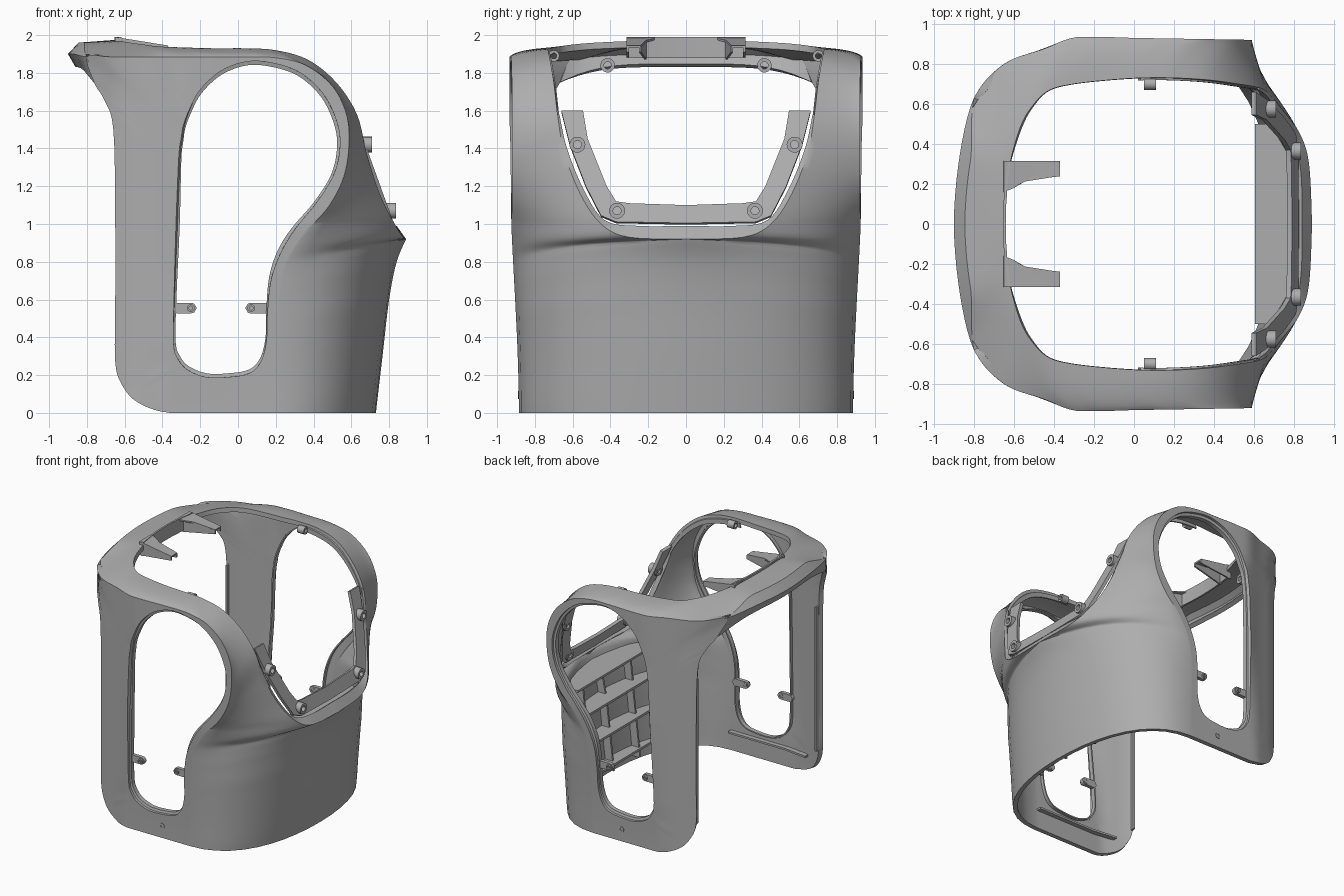
import bpy, bmesh, math
from mathutils import Vector

if "Cube" in bpy.data.objects:
    bpy.data.objects.remove(bpy.data.objects["Cube"], do_unlink=True)

grey = bpy.data.materials.new("satin_grey")
grey.use_nodes = True
grey.diffuse_color = (0.42, 0.42, 0.42, 1)
grey.node_tree.nodes["Principled BSDF"].inputs["Base Color"].default_value = grey.diffuse_color
SUB = 5


def curve(points, closed=False):
    """Smooth path through the control points, SUB samples per span."""
    p = [Vector(q) for q in points]
    n = len(p)
    get = (lambda i: p[i % n]) if closed else (lambda i: p[max(0, min(n - 1, i))])
    out = []
    for i in range(n if closed else n - 1):
        a, b, c, d = (get(i + k) for k in (-1, 0, 1, 2))
        for s in range(SUB):
            t = s / SUB
            out.append(0.5 * (2 * b + (c - a) * t + (2 * a - 5 * b + 4 * c - d) * t * t
                              + (3 * b - a - 3 * c + d) * t ** 3))
    return out if closed else out + [p[-1]]


def table(x, pairs):
    """Piecewise linear lookup."""
    for (a, fa), (b, fb) in zip(pairs, pairs[1:]):
        if x <= b:
            return fa + (fb - fa) * max(0, (x - a) / (b - a))
    return pairs[-1][1]


PLAN = [p.xy for p in curve([(-.9, 0, 0), (-.87, .35, 0), (-.8, .63, 0), (-.65, .8, 0),
                             (-.45, .875, 0), (-.28, .935, 0), (0, .93, 0), (.6, .92, 0)])]


def side(x, z):
    """Half width of the side wall."""
    t = min(1, max(0, z) / 1.4)
    return min(table(x, PLAN), .885 + .05 * t * t * (3 - 2 * t))


def on_side(x, z):
    return Vector((x, side(x, z), z))


def finish(ob, thickness=0, mirror=True, offset=-1):
    """Mirror, thicken, bake and shade one part."""
    ob.data.materials.append(grey)
    if mirror:
        m = ob.modifiers.new("mirror", 'MIRROR')
        m.use_axis = (False, True, False)
        m.merge_threshold = .002
    if thickness:
        s = ob.modifiers.new("wall", 'SOLIDIFY')
        s.thickness, s.offset = thickness, offset
    bpy.ops.object.select_all(action='DESELECT')
    ob.select_set(True)
    bpy.context.view_layer.objects.active = ob
    bpy.ops.object.convert(target='MESH')
    bpy.ops.object.shade_smooth_by_angle(angle=math.radians(35))


def part(name, grids, thickness, mirror=True, offset=-1):
    """Object from grids of points; each grid is a list of rows."""
    bm = bmesh.new()
    for rows in grids:
        vs = [[bm.verts.new(p) for p in row] for row in rows]
        for r, q in zip(vs, vs[1:]):
            for i in range(len(r) - 1):
                bm.faces.new((r[i], r[i + 1], q[i + 1], q[i]))
    bmesh.ops.remove_doubles(bm, verts=bm.verts, dist=.002)
    bmesh.ops.recalc_face_normals(bm, faces=bm.faces)
    if sum(f.normal.dot(f.calc_center_median()) for f in bm.faces) < 0:
        bmesh.ops.reverse_faces(bm, faces=bm.faces)
    me = bpy.data.meshes.new(name)
    bm.to_mesh(me)
    bm.free()
    ob = bpy.data.objects.new(name, me)
    bpy.context.collection.objects.link(ob)
    finish(ob, thickness, mirror, offset)


def boss(name, centre, axis, radius=.04, length=.06, hole=.5):
    """Short screw tube, mirrored to both sides."""
    turn = Vector(axis).to_track_quat('Z', 'Y')
    ring = []
    for k in range(21):
        a = math.tau * k / 20
        c, s = math.cos(a) * radius, math.sin(a) * radius
        sect = [(c, s, -length / 2), (c, s, length / 2), (c * hole, s * hole, length / 2),
                (c * hole, s * hole, -length / 2), (c, s, -length / 2)]
        ring.append([Vector(centre) + turn @ Vector(p) for p in sect])
    part(name, [ring], 0)


# Side window outline and side wall outline, station by station (x, z)
WINDOW = [(-.05, .19), (.06, .21), (.12, .27), (.15, .38), (.155, .52), (.17, .68), (.205, .8),
          (.26, .91), (.33, 1.01), (.42, 1.12), (.51, 1.27), (.54, 1.42), (.52, 1.55), (.45, 1.69),
          (.33, 1.8), (.19, 1.85), (.05, 1.86), (-.09, 1.81), (-.2, 1.71), (-.26, 1.6),
          (-.29, 1.52), (-.3, 1.46), (-.31, 1.4), (-.315, 1.33), (-.33, .95),
          (-.34, .55), (-.34, .36), (-.32, .29), (-.27, .23), (-.17, .19)]
WALL = [(-.05, 0), (.1, 0), (.2, 0), (.21, .27), (.215, .5), (.23, .67), (.26, .79),
        (.315, .89), (.39, .99), (.485, 1.1), (.56, 1.25), (.588, 1.42), (.575, 1.58), (.5, 1.73),
        (.36, 1.84), (.2, 1.88), (.04, 1.885), (-.12, 1.885), (-.32, 1.885), (-.5, 1.885),
        (-.68, 1.885), (-.8, 1.885), (-.76, 1.745), (-.71, 1.66), (-.66, 1.5), (-.65, 1),
        (-.65, .55), (-.65, .27), (-.615, .15), (-.53, .055), (-.36, 0)]
WINDOW.insert(24, (-.32, 1.22))
# Inner edge: belly centre line, front opening, shoulder, back ring (x, y, z)
FIRST, PEAK = 2, 4
EDGE = [(.73, 0, 0), (.765, 0, .3), (.8, 0, .6), (.84, 0, .8), (.89, 0, .92), (.875, .3, .93),
        (.83, .45, 1), (.75, .56, 1.16), (.68, .645, 1.38), (.63, .68, 1.58), (.59, .69, 1.65),
        (.52, .7, 1.75), (.37, .72, 1.87), (.2, .73, 1.92), (.04, .73, 1.93), (-.12, .72, 1.93),
        (-.3, .7, 1.935), (-.42, .67, 1.94), (-.5, .6, 1.95), (-.57, .48, 1.96),
        (-.63, .25, 1.97), (-.65, 0, 1.975), (-.63, -.25, 1.97)]
EDGE.pop(10)
CORNER = len(EDGE) - 2 - 2 + FIRST
ROUND = [(0, 1), (2, .95), (3, .85), (4, .7), (5, .5), (6, .3), (8, .1), (10, .2), (12, .7),
         (15, .7), (18, 0), (30, 0)]
RING = [(-.68, .775, 1.885), (-.8, .63, 1.885), (-.87, .35, 1.9), (-.9, 0, 1.9), (-.87, -.35, 1.9)]
LIP = [(.84, 0, .99), (.835, .25, .99), (.8, .43, 1.02), (.73, .54, 1.18), (.672, .63, 1.4),
       (.625, .67, 1.58)]

window = curve([(x, 0, z) for x, z in WINDOW], True)
wall = curve([(x, 0, z) for x, z in WALL], True)
for p in wall:
    p.z = max(p.z, 0)
edge = curve(EDGE[:PEAK + 1])[:-1] + curve(EDGE[PEAK:])[:-SUB]

# Side wall between window and outline
panel = []
for w, s in zip(window, wall):
    panel.append([on_side(*w.lerp(s, k / 5).xz) for k in range(6)])
panel.append(panel[0])

# Belly and shoulder, bending from the wall to the inner edge, then the back ring
outer = [row[-1] for row in panel[FIRST * SUB:CORNER * SUB + 1]]
ring = curve(RING)[SUB:-SUB]
crest = []
for p in ring:
    w = min(1, (.63 - p.y) / .25)
    crest.append(p + w * Vector((.055, -.05 * p.y, .06)))


def bend(s, e, k):
    d = e - s
    a = s + d.lerp(Vector((d.x * 2.1, 0, d.z * 2.1)), k) / 3
    b = e - d.lerp(Vector((0, d.y * 1.65, 0)), k) / 3
    return [s * (1 - t) ** 3 + a * 3 * t * (1 - t) ** 2 + b * 3 * t * t * (1 - t) + e * t ** 3
            for t in (i / 10 for i in range(11))]


skin = [bend(s, e, table(i / SUB, ROUND)) for i, (s, e) in enumerate(zip(outer + crest[1:], edge))]
back = [[c, p, p + Vector((.04, .072 * p.y, -.07 - .07 * (p.y / .63) ** 4))]
        for c, p in zip(crest, ring)]
front_lip = [[e, p] for e, p in zip(edge[PEAK * SUB:], curve(LIP))]
part("body_shell", [panel, skin, back, front_lip], .035)

# Recessed rims around the side windows
mid = Vector((.02, 0, 1))
rim = []
for w in window:
    v = w + (mid - w).normalized() * .02
    y = side(w.x, w.z)
    rim.append([Vector((w.x, y - .02, w.z)), Vector((v.x, y - .025, v.z)), Vector((v.x, y - .06, v.z))])
part("window_rim", [rim + rim[:1]], .01)

# Lip under the inside of each shoulder
shoulder = edge[9 * SUB:13 * SUB + 1]
part("shoulder_rail", [[[p + Vector((0, .01, -.02)), p + Vector((-.01, -.012, -.025)),
                         p + Vector((-.02, -.012, -.06))] for p in shoulder]], .012)


# Sloping flange behind the front opening
def slope(y, z):
    return Vector((.61 + (1.6 - z) * .36, y, z))


FLANGE_OUT = [(.66, 1.6), (.615, 1.42), (.53, 1.2), (.45, 1.045), (.37, 1.012), (0, 1.005)]
FLANGE_IN = [(.545, 1.6), (.52, 1.45), (.42, 1.2), (.37, 1.12), (.3, 1.11), (0, 1.1)]
part("front_flange", [[[slope(*o), slope(*i)] for o, i in zip(FLANGE_OUT, FLANGE_IN)]], .025)
for y, z in ((.575, 1.42), (.365, 1.07)):
    boss("flange_boss", slope(y, z), (1, 0, 0), .042, .07)

# Shelves and upright ribs inside the belly
FRONT = [(0, .73), (.3, .765), (.6, .8), (.8, .84), (.92, .885)]


def belly(y, z):
    return table(z, FRONT) - .03 - (.13 + .5 * max(0, z - .55)) * (abs(y) / .63) ** 2.4


for z in (.12, .38, .64, .88):
    part("belly_shelf", [[[(belly(y, z), y, z), (.605, y, z)] for y in (i * .05 for i in range(11))]], .018)
for y in (0, .3):
    zs = [.04 + .084 * i for i in range(11)]
    part("belly_rib", [[[(belly(y, z) - d, y, z) for d in (0, .07)] for z in zs]], .016, y > 0, 0)

# Bracket plates, ribs and face strip under the back ring
part("bracket_arm", [[[(-.65, .315, 1.99), (-.37, .315, 1.945)], [(-.65, .16, 1.99), (-.6, .18, 1.98)]],
                     [[(-.6, .18, 1.98), (-.37, .315, 1.945)], [(-.56, .21, 1.975), (-.37, .24, 1.945)]]], .012)
part("bracket_rib", [[[(-.64, .22, 1.975), (-.37, .25, 1.94)], [(-.64, .22, 1.87), (-.37, .25, 1.91)]]], .012)
part("bracket_end", [[[(-.65, .315, 1.985), (-.37, .315, 1.94)], [(-.65, .315, 1.88), (-.37, .315, 1.91)]]], .012)
strip = [(-.655 + .25 * y * y, y) for y in (0, .1, .2, .315)]
part("bracket_face", [[[(x, y, 1.88), (x, y, 1.99)] for x, y in strip]], .014)
boss("ring_boss", (-.69, .415, 1.84), (1, 0, 0), .038, .08)
boss("shoulder_boss", (.08, .7, 1.89), (1, 0, 0), .03, .06)


# Pill-shaped tabs inside the windows
def tab(x0, x1):
    rows, r = [], .028
    for i in range(13):
        x = x0 + (x1 - x0) * i / 12
        d = max(0, x0 + r - x, x - x1 + r)
        h = math.sqrt(max(r * r - d * d, 1e-5))
        rows.append([(x, .87, .555 - h), (x, .87, .555 + h)])
    part("window_tab", [rows], .03)


for x0, x1, eye in ((-.35, -.22, -.25), (.04, .18, .07)):
    tab(x0, x1)
    boss("tab_eye", (eye, .86, .555), (0, 1, 0), .02, .045)

# Lower screw eyes, inner bars and edge rails on the side walls
boss("lower_eye", (-.05, .872, .095), (0, 1, 0), .022, .035)
part("lower_bar", [[[(x, side(x, 0) - .03, .16), (x, side(x, 0) - .07, .16)] for x in (-.5, -.3, 0, .2)]], .015)
part("edge_rail", [[[(-.64, .79, z), (-.63, .74, z)] for z in (.25, 1.4)]], .015)
